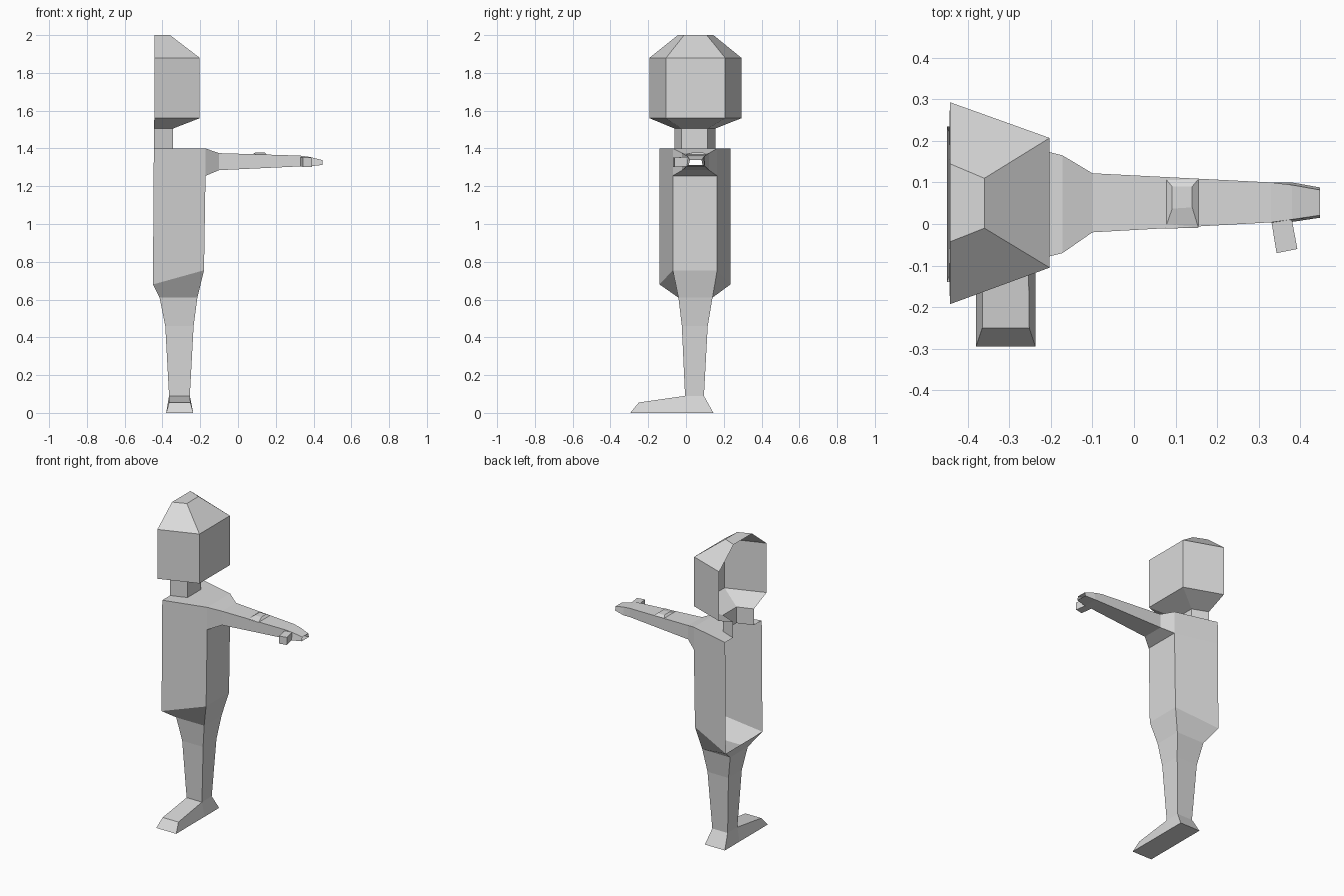
import bpy

if "Cube" in bpy.data.objects:
    bpy.data.objects.remove(bpy.data.objects["Cube"])

grey = bpy.data.materials.new("plain grey")
grey.diffuse_color = (0.7, 0.7, 0.7, 1)
grey.use_nodes = True
grey.node_tree.nodes["Principled BSDF"].inputs["Base Color"].default_value = grey.diffuse_color


def loft(name, rings, closed=True, cap_start=False, cap_end=False, skip=(), extra=()):
    """Skin consecutive rings; skip holds (ring, side) quads left open."""
    n = len(rings[0])
    verts = [p for ring in rings for p in ring]
    faces = []
    for r in range(len(rings) - 1):
        for i in range(n if closed else n - 1):
            if (r, i) not in skip:
                j = (i + 1) % n
                faces.append((r * n + i, r * n + j, (r + 1) * n + j, (r + 1) * n + i))
    if cap_start:
        faces.append(tuple(reversed(range(n))))
    if cap_end:
        faces.append(tuple(range(len(verts) - n, len(verts))))
    faces += list(extra)
    mesh = bpy.data.meshes.new(name)
    mesh.from_pydata(verts, [], faces)
    mesh.materials.append(grey)
    mesh.update()
    obj = bpy.data.objects.new(name, mesh)
    bpy.context.collection.objects.link(obj)
    return obj


def half(xl, xr, yl, yr, zl, zr=None):
    """Tapered section: wide on the open left side, narrow on the right."""
    zr = zl if zr is None else zr
    return [(xl, yl[0], zl), (xr, yr[0], zr), (xr, yr[1], zr), (xl, yl[1], zl)]


def across(x, y0, y1, z0, z1, inset=0.0):
    """Section across the arm, optionally narrower on top."""
    return [(x, y0, z0), (x, y1, z0), (x, y1 - inset, z1), (x, y0 + inset, z1)]


# Section shared by the neck
neck_y = ((-0.06, 0.155), (-0.025, 0.115))
neck_base = half(-0.445, -0.345, *neck_y, 1.40)
neck_top = half(-0.445, -0.345, *neck_y, 1.505)

# Torso: hip taper, trunk, shoulder top; armhole and left side stay open
torso_y = ((-0.14, 0.235), (-0.07, 0.165))
hip = half(-0.415, -0.215, (-0.04, 0.14), (-0.04, 0.14), 0.61)
loft("torso", [
    hip,
    half(-0.45, -0.18, *torso_y, 0.68, 0.755),
    half(-0.447, -0.172, *torso_y, 1.255),
    half(-0.445, -0.172, *torso_y, 1.40),
    neck_base,
], closed=False, skip={(2, 1)}, extra=[(3, 0, 4, 7)])

# Neck and head, open on the left
loft("neck", [neck_base, neck_top], closed=False)
head_y = ((-0.193, 0.293), (-0.105, 0.207))
loft("head", [
    neck_top,
    half(-0.443, -0.203, *head_y, 1.56),
    half(-0.443, -0.203, *head_y, 1.88),
    half(-0.443, -0.36, (-0.043, 0.145), (-0.01, 0.11), 2.0),
], closed=False, cap_end=True)

# Leg
leg = [(-0.365, -0.255, (-0.005, 0.095), 0.09),
       (-0.385, -0.235, (-0.022, 0.115), 0.46)]
loft("leg", [half(a, b, y, y, z) for a, b, y, z in leg] + [hip])

# Foot with sloped toe and heel
sole = [(-0.38, -0.295, 0), (-0.237, -0.295, 0), (-0.237, -0.005, 0),
        (-0.237, 0.145, 0), (-0.38, 0.145, 0), (-0.38, -0.005, 0)]
upper = [(-0.365, -0.25, 0.055), (-0.252, -0.25, 0.055), (-0.255, -0.005, 0.09),
         (-0.255, 0.095, 0.09), (-0.365, 0.095, 0.09), (-0.365, -0.005, 0.09)]
loft("foot", [sole, upper], cap_start=True, extra=[(6, 7, 8, 11)])

# Arm, then the hand with an open end
wrist = across(0.33, 0.004, 0.10, 1.305, 1.362)
loft("arm", [
    across(-0.172, -0.07, 0.165, 1.255, 1.40),
    across(-0.10, -0.02, 0.122, 1.285, 1.375),
    wrist,
])
loft("hand", [
    wrist,
    across(0.38, 0.005, 0.10, 1.305, 1.355, 0.006),
    across(0.447, 0.015, 0.088, 1.313, 1.338, 0.006),
])

# Thumb pointing forward
loft("thumb", [
    [(0.33, 0.01, 1.305), (0.38, 0.01, 1.305), (0.38, 0.01, 1.355), (0.33, 0.01, 1.355)],
    [(0.343, -0.07, 1.303), (0.393, -0.06, 1.303), (0.393, -0.06, 1.352), (0.343, -0.07, 1.352)],
], cap_end=True)

# Slight rise on the forearm
loft("elbow_bump", [
    half(0.075, 0.155, (-0.011, 0.11), (-0.009, 0.108), 1.367),
    half(0.092, 0.14, (0.037, 0.09), (0.04, 0.09), 1.379),
], cap_end=True)
